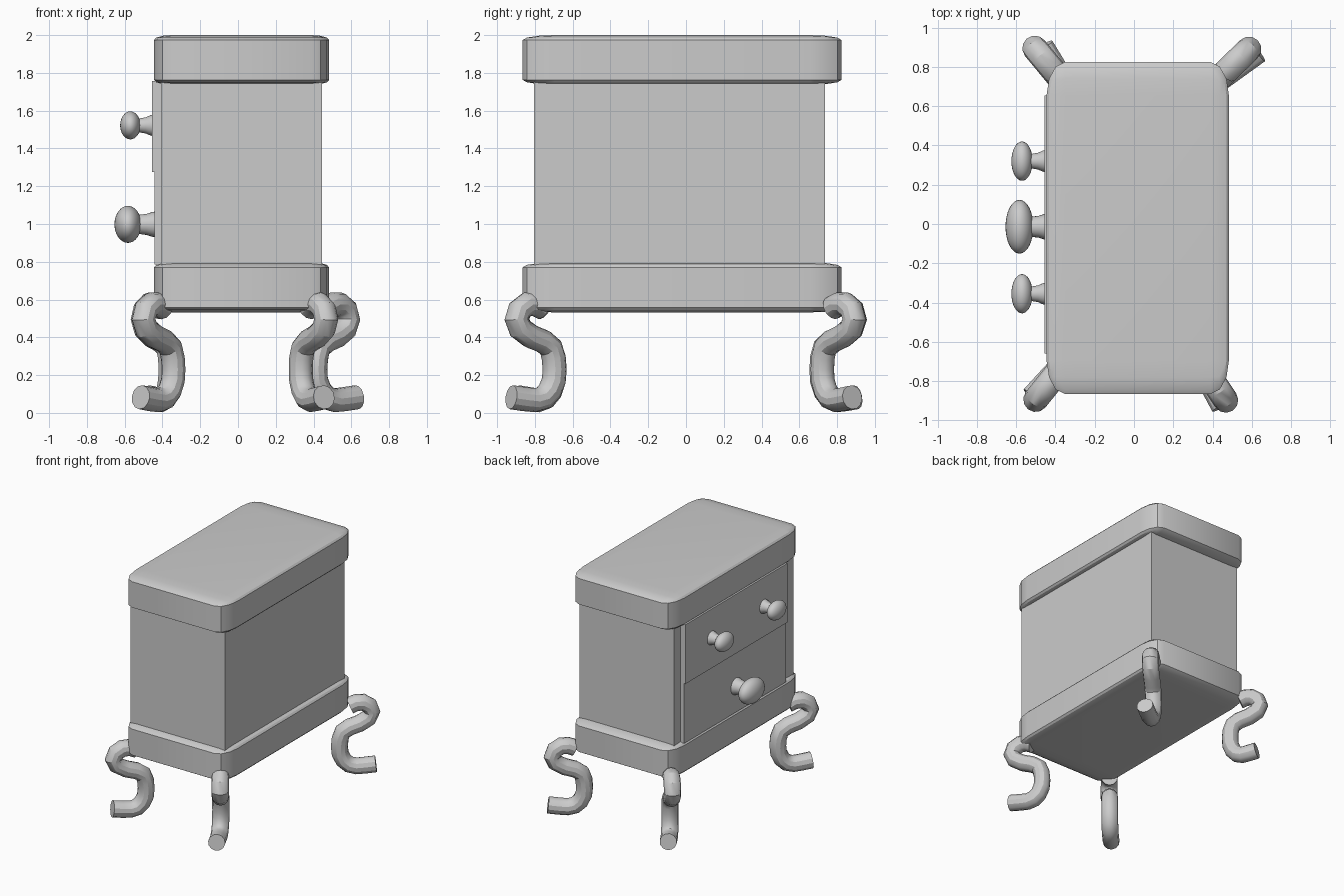
import bpy, bmesh, math
from mathutils import Matrix, Vector

if "Cube" in bpy.data.objects:
    bpy.data.objects.remove(bpy.data.objects["Cube"])


def finish(bm, name, angle=30):
    bmesh.ops.recalc_face_normals(bm, faces=bm.faces)
    mesh = bpy.data.meshes.new(name)
    bm.to_mesh(mesh)
    bm.free()
    obj = bpy.data.objects.new(name, mesh)
    bpy.context.collection.objects.link(obj)
    smooth(obj, angle)
    return obj


def smooth(obj, angle=30):
    bpy.ops.object.select_all(action='DESELECT')
    obj.select_set(True)
    bpy.context.view_layer.objects.active = obj
    bpy.ops.object.shade_smooth_by_angle(angle=math.radians(angle))


def box(name, x, y, z, bevel=0.0):
    """Box from ranges; the bevel is made on a unit cube, then stretched."""
    bm = bmesh.new()
    bmesh.ops.create_cube(bm, size=1)
    if bevel:
        bmesh.ops.bevel(bm, geom=bm.edges[:], offset=bevel, segments=3,
                        profile=0.5, affect='EDGES')
    lo, hi = Vector((x[0], y[0], z[0])), Vector((x[1], y[1], z[1]))
    bmesh.ops.transform(bm, verts=bm.verts,
                        matrix=Matrix.Translation((lo + hi) / 2)
                        @ Matrix.Diagonal((*(hi - lo), 1)))
    return finish(bm, name)


def knob(name, wall_x, centre, radii, stem_wide, stem_thin):
    """Flattened ball, with a flared stem running back to the drawer."""
    c = Vector(centre)
    bm = bmesh.new()
    bmesh.ops.create_uvsphere(bm, u_segments=32, v_segments=16, radius=1,
                              matrix=Matrix.Translation(c)
                              @ Matrix.Diagonal((*radii, 1)))
    rings = []
    span = wall_x + 0.01 - c.x
    for t, k in ((0, 0), (0.4, 0.05), (0.65, 0.3), (0.85, 0.8), (1, 1)):
        r = stem_thin + (stem_wide - stem_thin) * k
        rings.append([bm.verts.new((c.x + span * t,
                                    c.y + r * math.cos(a * math.tau / 24),
                                    c.z + r * math.sin(a * math.tau / 24)))
                      for a in range(24)])
    for a, b in zip(rings, rings[1:]):
        for i in range(24):
            j = (i + 1) % 24
            bm.faces.new((a[i], a[j], b[j], b[i]))
    bm.faces.new(rings[0])
    bm.faces.new(rings[-1])
    return finish(bm, name, 40)


def leg(name, shin, bulge, foot):
    """S-shaped tube: out of the base to the bulge, in to the shin, out to the foot."""
    shin, bulge, foot = Vector(shin), Vector(bulge), Vector(foot)
    upper = [(0.30, 0.555), (0.50, 0.575), (0.72, 0.575), (0.92, 0.545),
             (1.0, 0.495), (0.90, 0.445), (0.62, 0.405), (0.30, 0.38),
             (0.08, 0.345)]
    lower = [(0.0, 0.29), (-0.02, 0.23), (0.0, 0.17), (0.10, 0.115),
             (0.25, 0.08), (0.45, 0.067), (0.70, 0.073), (1.0, 0.083)]
    path = [(*shin.lerp(bulge, s), z) for s, z in upper]
    path += [(*(shin + (foot - shin) * s), z) for s, z in lower]
    curve = bpy.data.curves.new(name, 'CURVE')
    curve.dimensions = '3D'
    curve.bevel_depth = 0.064
    curve.bevel_resolution = 4
    curve.use_fill_caps = True
    spline = curve.splines.new('POLY')
    spline.points.add(len(path) - 1)
    for p, co in zip(spline.points, path):
        p.co = (*co, 1)
    obj = bpy.data.objects.new(name, curve)
    bpy.context.collection.objects.link(obj)
    bpy.ops.object.select_all(action='DESELECT')
    obj.select_set(True)
    bpy.context.view_layer.objects.active = obj
    bpy.ops.object.convert(target='MESH')
    smooth(bpy.context.view_layer.objects.active)


# Cabinet: rounded base and top slabs around a plain body
slab_x, slab_y = (-0.445, 0.483), (-0.865, 0.824)
box("base_slab", slab_x, slab_y, (0.532, 0.797), 0.1)
box("top_slab", slab_x, slab_y, (1.737, 2.0), 0.1)
box("body", (-0.408, 0.445), (-0.805, 0.737), (0.70, 1.85))

# Drawer fronts on the -x side
drawer_y = (-0.66, 0.655)
box("upper_drawer", (-0.455, -0.30), drawer_y, (1.275, 1.758))
box("lower_drawer", (-0.442, -0.30), drawer_y, (0.785, 1.275))

# Drawer knobs
for side, y in (("left", 0.32), ("right", -0.355)):
    knob(f"upper_knob_{side}", -0.455, (-0.57, y, 1.522),
         (0.054, 0.10, 0.074), 0.058, 0.036)
knob("lower_knob", -0.442, (-0.583, -0.014, 0.998),
     (0.071, 0.137, 0.098), 0.069, 0.050)

# Four curved legs: shin, bulge and foot positions on the floor plan
leg("leg_front_left", (-0.345, -0.70), (-0.50, -0.893), (-0.515, -0.885))
leg("leg_front_right", (0.335, -0.70), (0.467, -0.897), (0.455, -0.925))
leg("leg_back_right", (0.415, 0.725), (0.585, 0.89), (0.63, 0.88))
leg("leg_back_left", (-0.36, 0.72), (-0.505, 0.895), (-0.47, 0.90))
